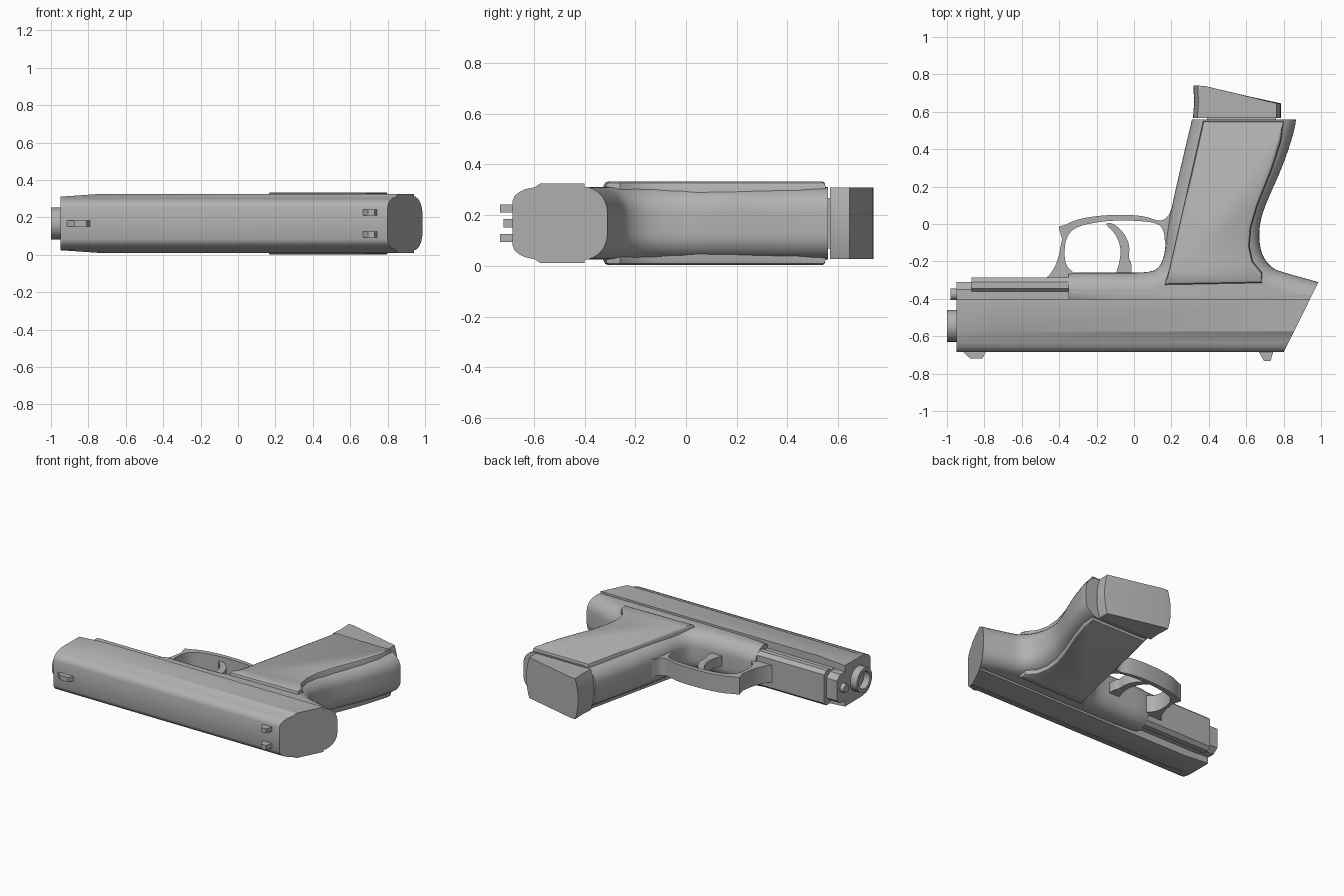
import bpy, bmesh, math
from mathutils import Vector

if "Cube" in bpy.data.objects:
    bpy.data.objects.remove(bpy.data.objects["Cube"])

MID = 0.168  # height of the symmetry plane

grey = bpy.data.materials.new("plain grey")
grey.use_nodes = True
COLOUR = (0.44, 0.44, 0.44, 1)
grey.diffuse_color = COLOUR
grey.node_tree.nodes["Principled BSDF"].inputs["Base Color"].default_value = COLOUR

# Planes used to trim ends: (point, outward normal)
REAR = ((0.8, -0.685, 0), (0.375, -0.187, 0))
FRAME_FRONT = ((-0.35, 0, 0), (-1, 0, 0))
GRIP_END = ((0, 0.56, 0), (0, 1, 0))


def smooth(pts, rounds=2, closed=True):
    """Round an outline by cutting its corners."""
    pts = [Vector(p) for p in pts]
    for _ in range(rounds):
        out = []
        pairs = list(zip(pts, pts[1:] + pts[:1]))
        if not closed:
            pairs.pop()
        for a, b in pairs:
            out += [a.lerp(b, 0.25), a.lerp(b, 0.75)]
        pts = out if closed else [pts[0]] + out + [pts[-1]]
    return pts


def inset(pts, d):
    """Move an outline inward by d."""
    pts = [Vector(p) for p in pts]
    n = len(pts)
    area = sum(pts[i - 1].x * pts[i].y - pts[i].x * pts[i - 1].y for i in range(n))
    side = 1 if area > 0 else -1
    out = []
    for i, p in enumerate(pts):
        t = (pts[(i + 1) % n] - pts[i - 1]).normalized()
        out.append(p + Vector((-t.y, t.x)) * d * side)
    return out


def loft(name, rings, cuts=()):
    """Skin closed rings, cap both ends, then trim with planes."""
    bm = bmesh.new()
    rows = [[bm.verts.new(p) for p in r] for r in rings]
    n = len(rows[0])
    for a, b in zip(rows, rows[1:]):
        for i in range(n):
            bm.faces.new((a[i - 1], a[i], b[i], b[i - 1]))
    bm.faces.new(rows[0])
    bm.faces.new(rows[-1])
    for co, no in cuts:
        geom = bm.verts[:] + bm.edges[:] + bm.faces[:]
        res = bmesh.ops.bisect_plane(bm, geom=geom, plane_co=co, plane_no=no, clear_outer=True)
        edges = [e for e in res["geom_cut"] if isinstance(e, bmesh.types.BMEdge)]
        bmesh.ops.edgeloop_fill(bm, edges=edges)
    bmesh.ops.recalc_face_normals(bm, faces=bm.faces)
    me = bpy.data.meshes.new(name)
    bm.to_mesh(me)
    bm.free()
    me.materials.append(grey)
    me.shade_smooth()
    me.set_sharp_from_angle(angle=math.radians(32))
    ob = bpy.data.objects.new(name, me)
    bpy.context.collection.objects.link(ob)
    return ob


def prism(name, pts, half, mid=MID, radius=0, steps=6, cuts=()):
    """Flat outline thickened about mid, with optional rounded rims."""
    layers = [(0, half)]
    if radius:
        layers = []
        for i in range(steps + 1):
            a = math.pi / 2 * i / steps
            layers.append((radius * (1 - math.cos(a)), half - radius * (1 - math.sin(a))))
    layers = [(d, -z) for d, z in reversed(layers)] + layers
    rings = [[(p.x, p.y, mid + z) for p in inset(pts, d)] for d, z in layers]
    return loft(name, rings, cuts)


def along_x(name, sections, cuts=()):
    """Loft of mirrored half profiles (y, half width) placed along x."""
    rings = []
    for x, prof in sections:
        up = [(x, y, MID + w) for y, w in prof]
        down = [(x, y, MID - w) for y, w in reversed(prof)]
        rings.append(up + down)
    return loft(name, rings, cuts)


def lathe_x(name, y, profile, n=32):
    """Round part about an x axis; profile is (x, radius)."""
    turn = [2 * math.pi * i / n for i in range(n)]
    return loft(name, [[(x, y + r * math.cos(a), MID + r * math.sin(a)) for a in turn]
                       for x, r in profile])


# Slide: nose is slimmer, sides flare to full width
def slide_section(w):
    return [(-0.685, 0.085), (-0.678, 0.105), (-0.66, 0.122), (-0.635, 0.134),
            (-0.597, 0.142), (-0.575, w), (-0.4, w)]


along_x("slide", [(-0.95, slide_section(0.143)), (-0.75, slide_section(0.157)),
                  (1.2, slide_section(0.157))], [REAR])

# Barrel end with bore, and guide rod beneath it
lathe_x("barrel", -0.545, [(-0.94, 0.085), (-1.0, 0.085), (-1.0, 0.06), (-0.955, 0.06)])
lathe_x("guide_rod", -0.375, [(-0.9, 0.03), (-0.98, 0.03)], 20)

# Dust cover under the slide
cover = [(-0.42, 0.105), (-0.36, 0.105), (-0.345, 0.122), (-0.31, 0.122), (-0.285, 0.1)]
along_x("dust_cover", [(-0.87, cover), (-0.33, cover)])
nose = [(-0.42, 0.1), (-0.35, 0.1), (-0.31, 0.07)]
along_x("dust_cover_nose", [(-0.95, nose), (-0.86, nose)])

# Frame and grip in one rounded body
body = smooth([(-0.45, -0.5), (-0.45, -0.26), (-0.1, -0.26), (0.08, -0.26), (0.135, -0.235),
               (0.162, -0.17), (0.172, -0.08), (0.2, 0.09), (0.31, 0.56), (0.35, 0.72),
               (0.89, 0.72), (0.868, 0.57), (0.858, 0.5), (0.8, 0.32), (0.71, 0.12),
               (0.675, 0.02), (0.667, -0.08), (0.685, -0.17), (0.735, -0.235),
               (0.8, -0.26), (1.15, -0.355), (1.15, -0.5)])
prism("frame_and_grip", body, 0.143, radius=0.1, steps=8, cuts=[REAR, FRAME_FRONT, GRIP_END])

# Raised grip panels on both sides
panel = [(0.165, -0.325), (0.19, -0.24), (0.37, 0.55), (0.8, 0.55), (0.785, 0.44),
         (0.74, 0.3), (0.66, 0.1), (0.625, -0.02), (0.617, -0.12), (0.635, -0.2),
         (0.685, -0.26), (0.685, -0.315)]
prism("grip_panels", panel, 0.165, radius=0.018, steps=2)

# Magazine: neck inside the grip and a base with bowed ends
prism("magazine_neck", [(0.39, 0.5), (0.39, 0.6), (0.76, 0.6), (0.76, 0.5)], 0.1)
base = [(0.315, 0.568), (0.322, 0.65), (0.317, 0.74), (0.36, 0.738), (0.785, 0.645), (0.785, 0.568)]
rings = []
for i in range(-5, 6):
    s = i / 5
    bow = 1 - 0.1 * s * s
    rings.append([(0.55 + (x - 0.55) * bow, y, MID + 0.142 * s) for x, y in base])
loft("magazine_base", rings)

# Trigger guard
outer = smooth([(-0.48, -0.3), (-0.44, -0.26), (-0.405, -0.19), (-0.385, -0.08)], 2, False)
outer += [Vector((-0.403, -0.015))]
outer += smooth([(-0.37, -0.005), (-0.3, 0.027), (-0.18, 0.046), (-0.05, 0.05), (0.06, 0.042),
                 (0.14, 0.012), (0.185, 0.04), (0.205, 0.1), (0.26, 0.1)], 2, False)
inner = smooth([(0.24, -0.1), (0.167, -0.12), (0.16, -0.03), (0.12, 0.008), (-0.02, 0.02),
                (-0.16, 0.016), (-0.3, -0.01), (-0.36, -0.06), (-0.375, -0.16),
                (-0.36, -0.23), (-0.32, -0.26), (-0.3, -0.3)], 2, False)
prism("trigger_guard", outer + inner, 0.06)

# Trigger
trigger = smooth([(-0.16, 0.005), (-0.11, 0.005), (-0.05, -0.05), (-0.022, -0.12),
                  (-0.03, -0.18), (-0.012, -0.21), (-0.015, -0.3), (-0.11, -0.3),
                  (-0.08, -0.22), (-0.068, -0.13), (-0.1, -0.05)])
prism("trigger", trigger, 0.035)

# Sights
prism("front_sight", [(-0.93, -0.67), (-0.875, -0.72), (-0.81, -0.72), (-0.785, -0.67)], 0.016)
for side, z in (("left", 0.226), ("right", 0.11)):
    prism("rear_sight_" + side, [(0.66, -0.67), (0.695, -0.733), (0.73, -0.733), (0.748, -0.67)],
          0.016, mid=z)
